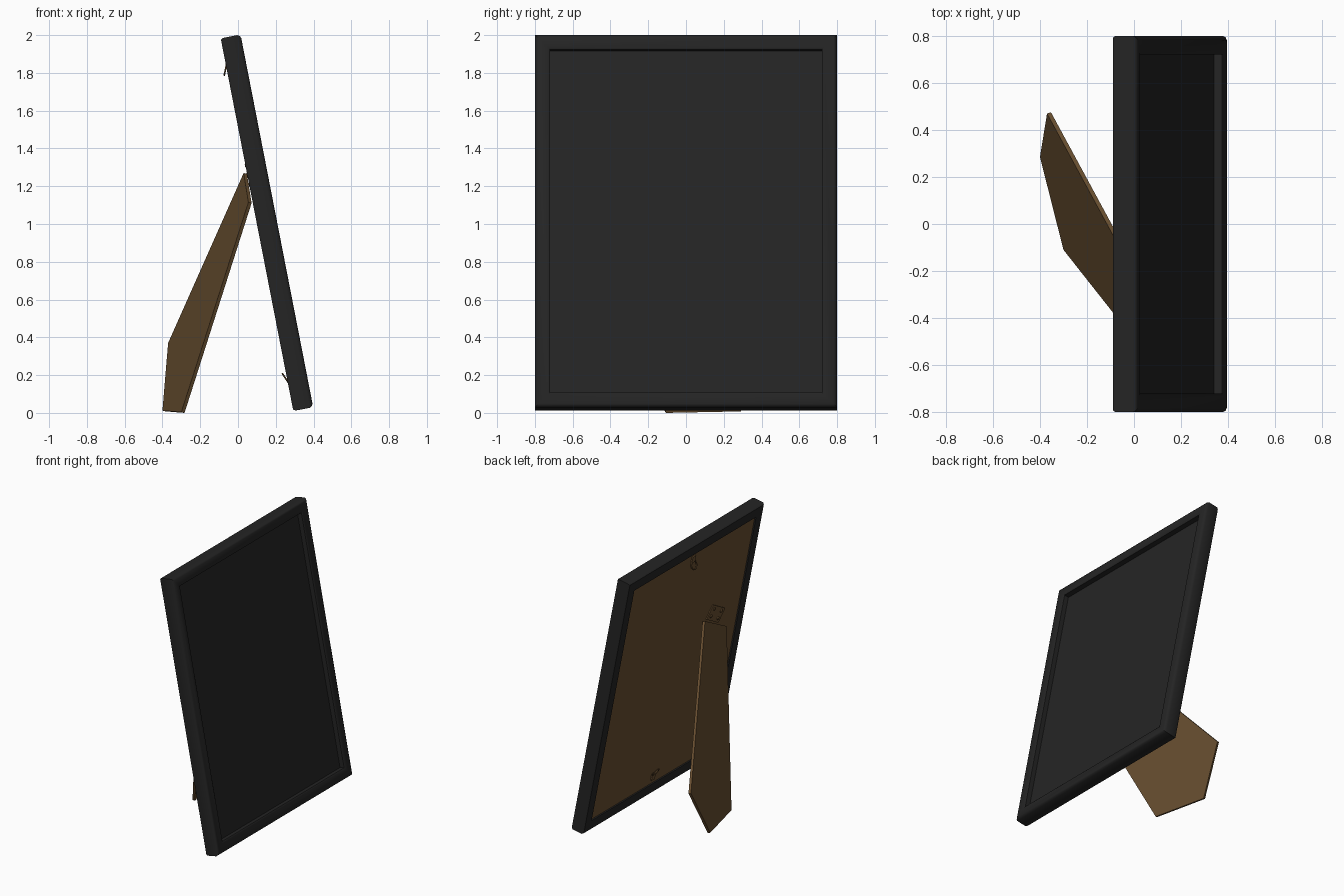
import bpy, bmesh, math
from mathutils import Matrix, Vector

if "Cube" in bpy.data.objects:
    bpy.data.objects.remove(bpy.data.objects["Cube"])

# Leaning space: local x = depth from the back, y = width, z = along the frame height
TILT = math.radians(-11.03)
LEAN = Matrix.Translation((0.293, 0, 0.01)) @ Matrix.Rotation(TILT, 4, 'Y')
W, H = 0.8, 2.01          # half width, full slanted height


def material(name, rgb):
    m = bpy.data.materials.new(name)
    m.diffuse_color = (*rgb, 1)
    m.use_nodes = True
    m.node_tree.nodes["Principled BSDF"].inputs["Base Color"].default_value = m.diffuse_color
    return m


BLACK = material("frame black", (0.018, 0.018, 0.018))
PANEL = material("picture black", (0.018, 0.018, 0.018))
BROWN = material("board brown", (0.14, 0.078, 0.03))


def finish(bm, name, mat, matrix=None, smooth=False):
    bmesh.ops.recalc_face_normals(bm, faces=bm.faces)
    if matrix is not None:
        bm.transform(matrix)
    me = bpy.data.meshes.new(name)
    bm.to_mesh(me)
    bm.free()
    me.materials.append(mat)
    ob = bpy.data.objects.new(name, me)
    bpy.context.collection.objects.link(ob)
    if smooth:
        bpy.ops.object.select_all(action='DESELECT')
        ob.select_set(True)
        bpy.context.view_layer.objects.active = ob
        bpy.ops.object.shade_smooth_by_angle(angle=math.radians(35))
    return ob


def box(name, mat, center, size, matrix):
    bm = bmesh.new()
    bmesh.ops.create_cube(bm, size=1)
    bm.transform(Matrix.Translation(center) @ Matrix.Diagonal((*size, 1)))
    return finish(bm, name, mat, matrix)


# Mitred frame: one moulding profile (inset, depth) carried round four corners
profile = [(0.008, 0), (0.0, 0.012), (0.0, 0.088), (0.006, 0.1), (0.018, 0.107),
           (0.07, 0.106), (0.08, 0.099), (0.08, 0)]
bm = bmesh.new()
rings = []
for sy, sz in ((-1, -1), (1, -1), (1, 1), (-1, 1)):
    rings.append([bm.verts.new((d, sy * (W - i), H / 2 + sz * (H / 2 - i)))
                  for i, d in profile])
n = len(profile)
for r in range(4):
    a, b = rings[r], rings[(r + 1) % 4]
    for k in range(n):
        bm.faces.new((a[k], a[(k + 1) % n], b[(k + 1) % n], b[k]))
finish(bm, "frame", BLACK, LEAN, smooth=True)

# Picture panel in front and backing board behind
inner = (2 * W - 0.15, H - 0.15)
box("picture_panel", PANEL, (0.052, 0, H / 2), (0.025, *inner), LEAN)
box("backing_board", BROWN, (0.0245, 0, H / 2), (0.029, *inner), LEAN)

# Wire hangers at the top and bottom of the backing board
for label, u, s in (("top", 1.855, -1), ("bottom", 0.165, 1)):
    place = LEAN @ Matrix.Translation((0.006, 0, u))
    box(label + "_hanger_plate", BROWN, (0, 0, -s * 0.03), (0.01, 0.04, 0.05), place)
    bm = bmesh.new()
    R, r, seg, sides = 0.03, 0.005, 16, 6
    loops = []
    for i in range(seg):
        t = 2 * math.pi * i / seg
        loops.append([bm.verts.new((r * math.sin(2 * math.pi * j / sides),
                                    (R + r * math.cos(2 * math.pi * j / sides)) * math.cos(t),
                                    (R + r * math.cos(2 * math.pi * j / sides)) * math.sin(t)))
                      for j in range(sides)])
    for i in range(seg):
        a, b = loops[i], loops[(i + 1) % seg]
        for j in range(sides):
            bm.faces.new((a[j], a[(j + 1) % sides], b[(j + 1) % sides], b[j]))
    swing = Matrix.Translation((-0.013, 0, s * 0.012)) @ Matrix.Rotation(s * -0.4, 4, 'Y')
    finish(bm, label + "_hanger_ring", BROWN, place @ swing, smooth=True)

# Easel leg: slanting five-sided board
outline = [Vector(p) for p in ((0.03, -0.268, 1.27), (-0.37, 0.47, 0.37),
                               (-0.40, 0.285, 0.012), (-0.30, -0.11, 0.004),
                               (0.055, -0.56, 1.115))]
thick = Vector((0.017, 0.005, -0.004))
bm = bmesh.new()
back = [bm.verts.new(p) for p in outline]
front = [bm.verts.new(p + thick) for p in outline]
bm.faces.new(back)
bm.faces.new(front[::-1])
for i in range(5):
    j = (i + 1) % 5
    bm.faces.new((back[i], front[i], front[j], back[j]))
finish(bm, "easel_leg", BROWN)

# Hinge plate with four rivets, turned to match the leg
hinge = LEAN @ Matrix.Translation((0.007, -0.43, 1.27)) @ Matrix.Rotation(math.radians(29.5), 4, 'X')
box("hinge_plate", BROWN, (0, 0, 0), (0.008, 0.19, 0.11), hinge)
bm = bmesh.new()
for y in (-0.055, 0.055):
    for z in (-0.025, 0.03):
        bmesh.ops.create_cone(bm, cap_ends=True, segments=10, radius1=0.014, radius2=0.01, depth=0.008,
                              matrix=Matrix.Translation((-0.006, y, z)) @ Matrix.Rotation(-math.pi / 2, 4, 'Y'))
finish(bm, "hinge_rivets", BROWN, hinge)
